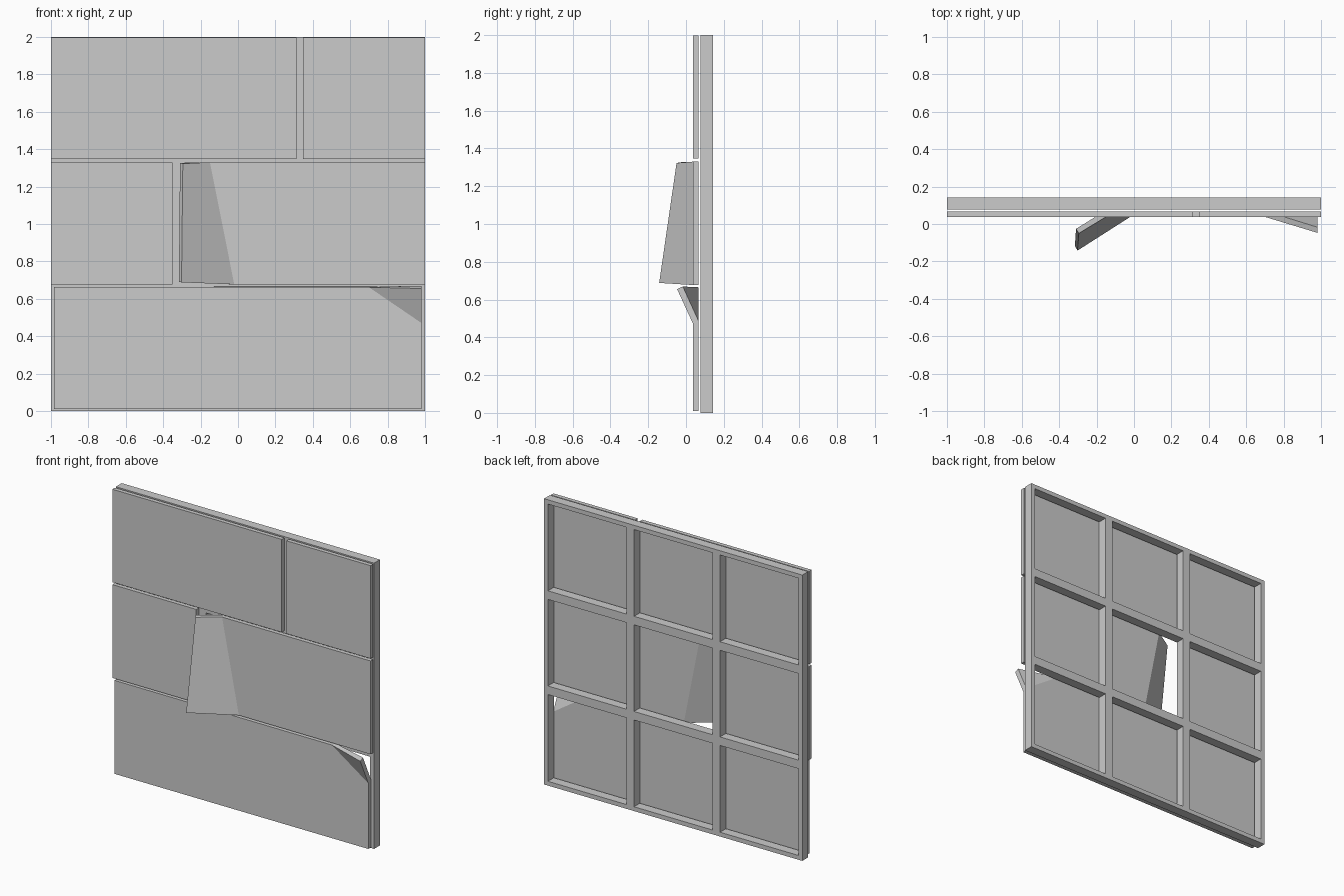
import bpy, bmesh

if "Cube" in bpy.data.objects:
    bpy.data.objects.remove(bpy.data.objects["Cube"])

Y_FRONT, Y_BACK = 0.038, 0.067        # cladding sheet thickness
F_FRONT, F_BACK = 0.077, 0.142        # frame depth


def solid(name, front, back, faces):
    """Closed plate from matching front/back points and front faces."""
    bm = bmesh.new()
    f = [bm.verts.new(p) for p in front]
    b = [bm.verts.new(p) for p in back]
    count = {}
    for face in faces:
        bm.faces.new([f[i] for i in face])
        bm.faces.new([b[i] for i in reversed(face)])
        for i, j in zip(face, face[1:] + face[:1]):
            count[(i, j)] = True
    for i, j in count:                # rim walls on open edges only
        if (j, i) not in count:
            bm.faces.new([f[j], f[i], b[i], b[j]])
    # merge coplanar cells into clean flat faces, drop unused grid points
    bmesh.ops.delete(bm, geom=[v for v in bm.verts if not v.link_faces], context='VERTS')
    bmesh.ops.recalc_face_normals(bm, faces=bm.faces)
    mesh = bpy.data.meshes.new(name)
    bm.to_mesh(mesh)
    bm.free()
    obj = bpy.data.objects.new(name, mesh)
    bpy.context.collection.objects.link(obj)
    return obj


def panel(name, x0, x1, z0, z1):
    pts = [(x0, z0), (x1, z0), (x1, z1), (x0, z1)]
    return solid(name, [(x, Y_FRONT, z) for x, z in pts],
                 [(x, Y_BACK, z) for x, z in pts], [[0, 1, 2, 3]])


# Open lattice frame: 3 x 3 square openings
cuts = [-1, -0.97, -0.363, -0.303, 0.303, 0.363, 0.97, 1]
n = len(cuts)
cells = [[r * n + c, r * n + c + 1, (r + 1) * n + c + 1, (r + 1) * n + c]
         for r in range(n - 1) for c in range(n - 1)
         if not (r % 2 and c % 2)]
solid("lattice_frame",
      [(x, F_FRONT, z + 1) for z in cuts for x in cuts],
      [(x, F_BACK, z + 1) for z in cuts for x in cuts], cells)

# Flat cladding sheets
panel("top_left_panel", -1, 0.312, 1.347, 1.997)
panel("top_right_panel", 0.347, 1, 1.347, 1.997)
panel("middle_left_panel", -1, -0.35, 0.677, 1.33)

# Middle sheet with its left end bent outward
solid("middle_bent_panel",
      [(-0.02, Y_FRONT, 0.677), (1, Y_FRONT, 0.677), (1, Y_FRONT, 1.33),
       (-0.15, Y_FRONT, 1.33), (-0.295, -0.05, 1.323), (-0.302, -0.142, 0.688)],
      [(-0.03, Y_BACK, 0.677), (1, Y_BACK, 0.677), (1, Y_BACK, 1.33),
       (-0.16, Y_BACK, 1.33), (-0.31, -0.026, 1.327), (-0.316, -0.117, 0.69)],
      [[0, 1, 2, 3], [0, 3, 4, 5]])

# Bottom sheet with its top right corner folded outward
solid("bottom_bent_panel",
      [(-0.983, Y_FRONT, 0.01), (0.982, Y_FRONT, 0.01), (0.982, Y_FRONT, 0.47),
       (0.70, Y_FRONT, 0.662), (-0.983, Y_FRONT, 0.664), (0.98, -0.047, 0.655)],
      [(-0.983, Y_BACK, 0.01), (0.982, Y_BACK, 0.01), (0.982, Y_BACK, 0.485),
       (0.71, Y_BACK, 0.665), (-0.983, Y_BACK, 0.664), (0.98, -0.017, 0.669)],
      [[0, 1, 2, 3, 4], [2, 5, 3]])
